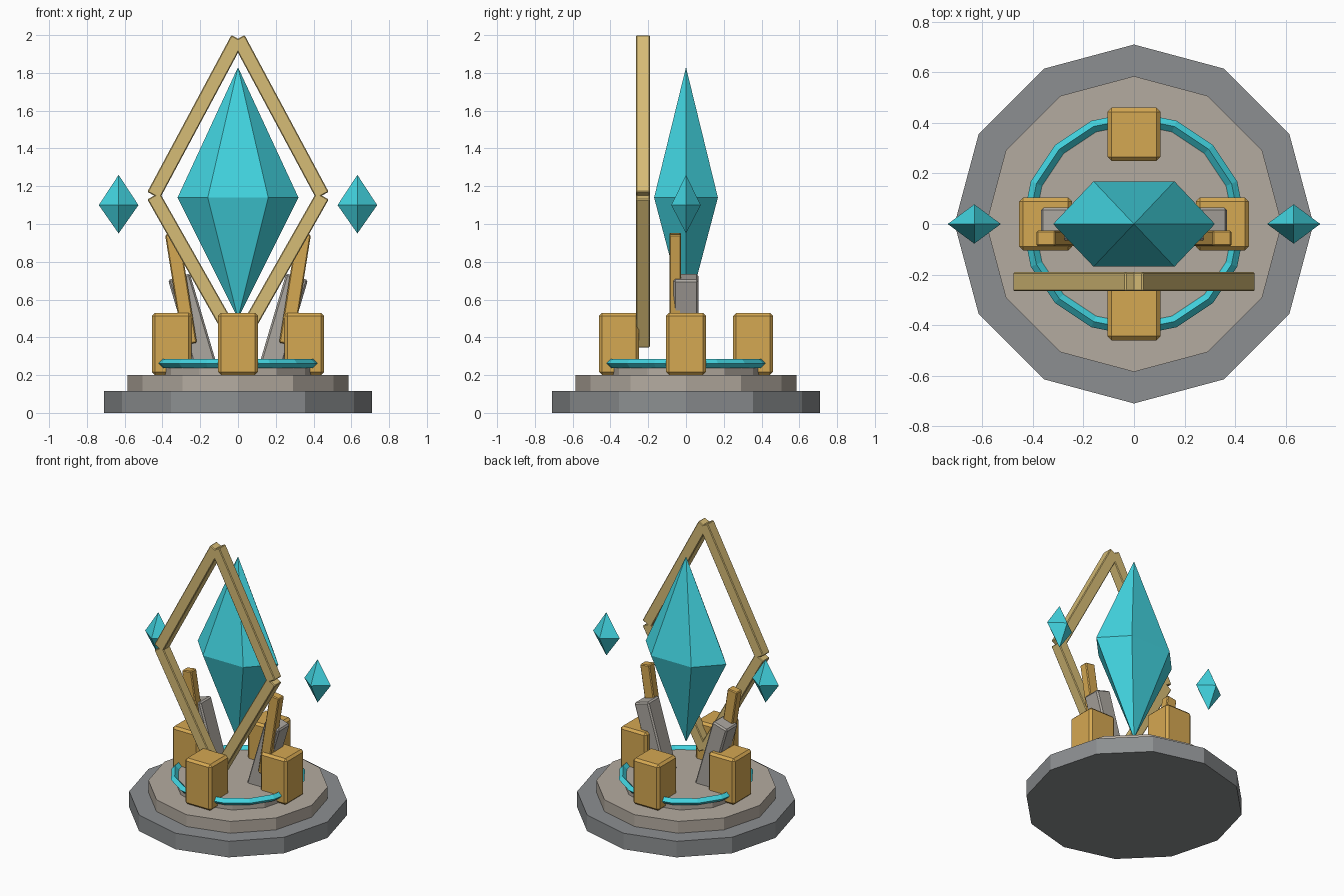
import bpy
import bmesh
from math import sin, cos, pi, atan2, hypot
from mathutils import Matrix

cube = bpy.data.objects.get("Cube")
if cube:
    bpy.data.objects.remove(cube, do_unlink=True)


def make_material(name, rgb):
    """Flat material from 0-255 display values, stored as linear."""
    linear = [(c / 255 / 12.92) if c < 11 else ((c / 255 + 0.055) / 1.055) ** 2.4 for c in rgb]
    mat = bpy.data.materials.new(name)
    mat.use_nodes = True
    mat.diffuse_color = (*linear, 1)
    mat.node_tree.nodes["Principled BSDF"].inputs["Base Color"].default_value = (*linear, 1)
    return mat


DARK_STONE = make_material("dark stone", (140, 143, 145))
PALE_STONE = make_material("pale stone", (180, 171, 160))
GREY_STONE = make_material("grey stone", (172, 167, 160))
GOLD = make_material("gold", (213, 168, 82))
PALE_GOLD = make_material("pale gold", (214, 188, 118))
CRYSTAL = make_material("cyan crystal", (66, 212, 224))


def finish(name, bm, mat):
    bmesh.ops.recalc_face_normals(bm, faces=bm.faces)
    mesh = bpy.data.meshes.new(name)
    bm.to_mesh(mesh)
    bm.free()
    mesh.materials.append(mat)
    obj = bpy.data.objects.new(name, mesh)
    bpy.context.scene.collection.objects.link(obj)
    return obj


def disc(name, radius, z0, z1, mat):
    bm = bmesh.new()
    bmesh.ops.create_cone(bm, cap_ends=True, segments=12, radius1=radius, radius2=radius,
                          depth=z1 - z0, matrix=Matrix.Translation((0, 0, (z0 + z1) / 2)))
    return finish(name, bm, mat)


def block(name, centre, size, mat, bevel, tilt=0.0):
    """Bevelled box, tilted about the front-back axis."""
    bm = bmesh.new()
    bmesh.ops.create_cube(bm, size=1, matrix=Matrix.Diagonal((*size, 1)))
    obj = finish(name, bm, mat)
    obj.location = centre
    obj.rotation_euler = (0, tilt, 0)
    mod = obj.modifiers.new("bevel", "BEVEL")
    mod.width = bevel
    mod.segments = 1
    return obj


def gem(name, centre, sides, rx, ry, up, down):
    """Double pyramid with its girdle at the centre."""
    bm = bmesh.new()
    rim = [bm.verts.new((rx * cos(2 * pi * i / sides), ry * sin(2 * pi * i / sides), 0))
           for i in range(sides)]
    top = bm.verts.new((0, 0, up))
    bottom = bm.verts.new((0, 0, -down))
    for i in range(sides):
        a, b = rim[i], rim[(i + 1) % sides]
        bm.faces.new((a, b, top))
        bm.faces.new((b, a, bottom))
    obj = finish(name, bm, CRYSTAL)
    obj.location = centre
    return obj


# Stepped plinth
disc("plinth_base", 0.71, 0, 0.115, DARK_STONE)
disc("plinth_step", 0.585, 0.115, 0.2, PALE_STONE)
disc("plinth_top", 0.41, 0.2, 0.262, PALE_STONE)

# Glowing ring around the plinth top
bpy.ops.mesh.primitive_torus_add(major_segments=16, minor_segments=4, major_radius=0.418,
                                 minor_radius=0.024, location=(0, 0, 0.262))
ring = bpy.context.object
ring.name = "crystal_ring"
ring.data.materials.append(CRYSTAL)

# Four gold blocks on the axes
for name, x, y in (("front", 0, -1), ("back", 0, 1), ("left", 1, 0), ("right", -1, 0)):
    block(name + "_block", (0.35 * x, 0.355 * y, 0.365), (0.21, 0.21, 0.33), GOLD, 0.016)


def frame_bar(name, side, outer_x, outer_z, tip_x, tip_z):
    """Bar of the diamond frame whose outer edge joins the two given points."""
    width = 0.075
    dx, dz = tip_x - outer_x, tip_z - outer_z
    length = hypot(dx, dz)
    # inward normal, pointing towards the middle of the diamond
    nx, nz = -abs(dz) / length, (-1 if dz > 0 else 1) * abs(dx) / length
    cx = (outer_x + tip_x) / 2 + nx * width / 2
    cz = (outer_z + tip_z) / 2 + nz * width / 2
    block(name, (side * cx, -0.228, cz), (width, width, length), PALE_GOLD, 0.005,
          side * atan2(dx, dz))


# Mirrored parts: leaning slabs, arms, frame bars and small gems
for label, s in (("left", 1), ("right", -1)):
    block(label + "_slab", (s * 0.236, 0, 0.462), (0.12, 0.13, 0.54), GREY_STONE, 0.01, s * 0.288)
    block(label + "_arm", (s * 0.302, -0.057, 0.657), (0.076, 0.062, 0.59), GOLD, 0.006, s * 0.158)
    frame_bar(label + "_upper_frame", s, 0.48, 1.17, 0.035, 2.0)
    frame_bar(label + "_lower_frame", s, 0.48, 1.13, 0.035, 0.345)
    gem(label + "_small_gem", (s * 0.632, 0, 1.1), 4, 0.105, 0.078, 0.16, 0.15)

# Large central gem
gem("central_gem", (0, 0, 1.14), 6, 0.32, 0.195, 0.69, 0.64)
